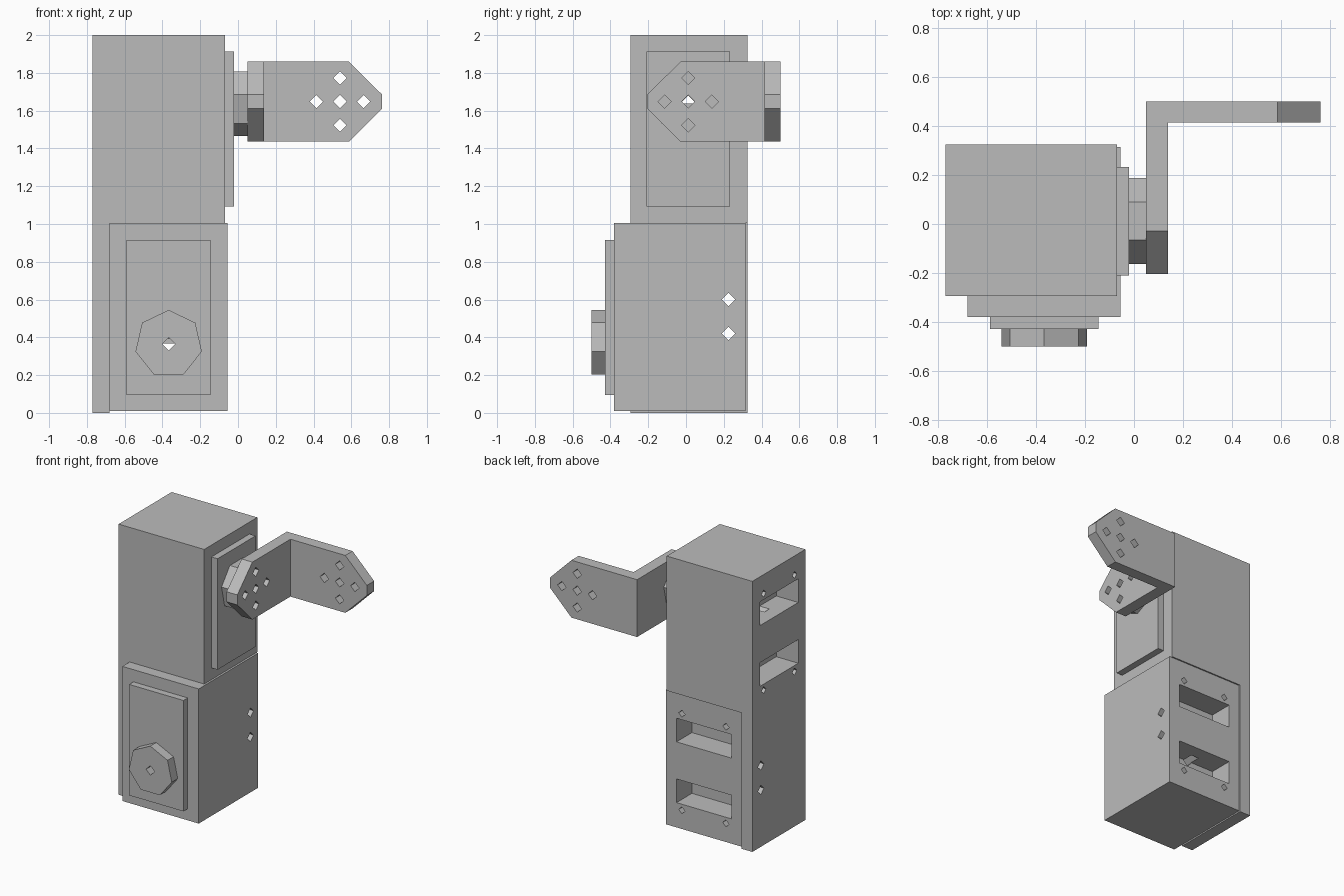
import bpy, bmesh
from math import cos, sin, pi
from mathutils import Vector

if "Cube" in bpy.data.objects:
    bpy.data.objects.remove(bpy.data.objects["Cube"])

grey = bpy.data.materials.new("plain_grey")
colour = (0.5, 0.5, 0.5, 1)
grey.diffuse_color = colour
grey.use_nodes = True
grey.node_tree.nodes["Principled BSDF"].inputs["Base Color"].default_value = colour


def prism(name, outline, axis, lo, hi):
    """Extrude an outline of (across, z) points along the x or y axis."""
    def place(u, z, d):
        return Vector((d, u, z)) if axis == "x" else Vector((u, d, z))
    bm = bmesh.new()
    base = bm.faces.new([bm.verts.new(place(u, z, lo)) for u, z in outline])
    top = bmesh.ops.extrude_face_region(bm, geom=[base])["geom"]
    moved = [g for g in top if isinstance(g, bmesh.types.BMVert)]
    bmesh.ops.translate(bm, verts=moved, vec=place(0, 0, hi - lo))
    bmesh.ops.recalc_face_normals(bm, faces=bm.faces)
    mesh = bpy.data.meshes.new(name)
    bm.to_mesh(mesh)
    bm.free()
    mesh.materials.append(grey)
    obj = bpy.data.objects.new(name, mesh)
    bpy.context.scene.collection.objects.link(obj)
    return obj


def rect(u0, u1, z0, z1):
    return [(u0, z0), (u1, z0), (u1, z1), (u0, z1)]


def polygon(u, z, radius, sides, start):
    angles = [start + 2 * pi * i / sides for i in range(sides)]
    return [(u + radius * cos(a), z + radius * sin(a)) for a in angles]


def cut(obj, cutters):
    """Subtract the cutters, each an (outline, axis, lo, hi) tuple."""
    helpers = []
    for args in cutters:
        helper = prism("cutter", *args)
        helper.hide_render = True
        helpers.append(helper)
        mod = obj.modifiers.new("cut", "BOOLEAN")
        mod.operation, mod.solver, mod.object = "DIFFERENCE", "EXACT", helper
    graph = bpy.context.evaluated_depsgraph_get()
    mesh = bpy.data.meshes.new_from_object(obj.evaluated_get(graph))
    obj.modifiers.clear()
    obj.data = mesh
    for helper in helpers:
        bpy.data.objects.remove(helper)


HOLE = 0.035
SCREW = 0.026
BOTTOM, TOP = -pi / 2, pi / 2


def hole(u, z, axis, lo, hi, radius=HOLE):
    return (polygon(u, z, radius, 4, 0), axis, lo, hi)


def motor(prefix, body, axis, u, z, horn_z, front, back, vertex, extra):
    """Add a face plate and horn to a body, and cut its slots and holes."""
    out = 1 if front > back else -1
    lip, tip = front + out * 0.05, front + out * 0.12
    plate = prism(prefix + "_face_plate", rect(u - 0.222, u + 0.222, z - 0.41, z + 0.41),
                  axis, front, lip)
    horn = prism(prefix + "_horn", polygon(u, horn_z, 0.18, 7, vertex), axis, lip, tip)
    shaft = hole(u, horn_z, axis, tip + out * 0.1, back + out * 0.1)
    cut(plate, [shaft])
    cut(horn, [shaft])
    cutters = [shaft] + extra
    for side in (-1, 1):
        # cable slot, with a screw hole at each end
        low, high = sorted((z + side * 0.137, z + side * 0.312))
        cutters.append((rect(u - 0.224, u + 0.224, low, high),
                        axis, back - out * 0.05, back + out * 0.18))
        for end in (-1, 1):
            cutters.append(hole(u + end * 0.18, z + side * 0.357, axis,
                                back - out * 0.05, back + out * 0.1, SCREW))
    cut(body, cutters)


# Mounting holes that pass through the lower housing and the side wall
mounts = [hole(0.225, z, "x", -0.9, 0.1) for z in (0.42, 0.6)]

# Lower motor, facing the front
lower = prism("lower_housing", rect(-0.68, -0.055, 0.01, 1.005), "y", -0.38, 0.315)
motor("lower", lower, "y", -0.367, 0.505, 0.365, -0.38, 0.315, TOP, mounts)

# Upper motor, facing sideways, with a wall reaching down beside the lower one
profile = [(-0.77, 0), (-0.68, 0), (-0.68, 1.005), (-0.07, 1.005), (-0.07, 2), (-0.77, 2)]
upper = prism("upper_housing", profile, "y", -0.295, 0.325)
motor("upper", upper, "x", 0.012, 1.502, 1.645, -0.07, -0.77, BOTTOM, mounts)


# Right-angled bracket: two chamfered arms with five holes each
def arm(name, axis, joint, tip, centre, lo, hi):
    mid, half, flat = 1.648, 0.212, 0.037
    shoulder = tip - 0.176 if tip > joint else tip + 0.176
    obj = prism(name, [(joint, mid - half), (shoulder, mid - half), (tip, mid - flat),
                       (tip, mid + flat), (shoulder, mid + half), (joint, mid + half)],
                axis, lo, hi)
    offsets = [(0, 0), (0.125, 0), (-0.125, 0), (0, 0.125), (0, -0.125)]
    cut(obj, [hole(centre + du, mid + dz, axis, lo - 0.1, hi + 0.1) for du, dz in offsets])


arm("bracket_horn_arm", "x", 0.5, -0.205, 0.012, 0.05, 0.138)
arm("bracket_free_arm", "y", 0.138, 0.763, 0.54, 0.415, 0.5)
